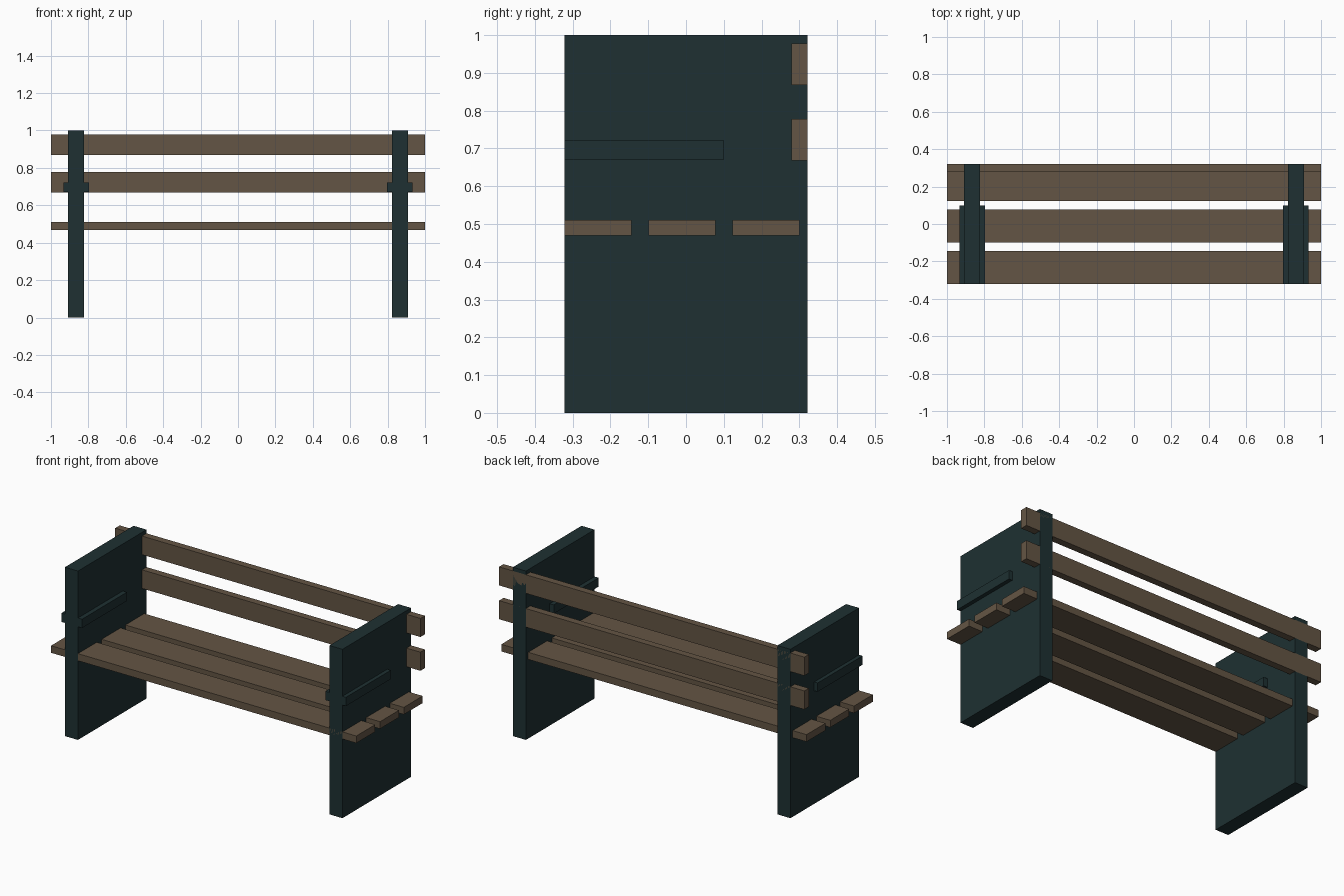
import bpy

if "Cube" in bpy.data.objects:
    bpy.data.objects.remove(bpy.data.objects["Cube"])


def material(name, rgb):
    m = bpy.data.materials.new(name)
    m.diffuse_color = (*rgb, 1)
    m.use_nodes = True
    m.node_tree.nodes["Principled BSDF"].inputs["Base Color"].default_value = m.diffuse_color
    return m


def box(name, x, y, z, mat):
    """Box spanning the given (min, max) ranges."""
    spans = (x, y, z)
    bpy.ops.mesh.primitive_cube_add(size=1, location=[(a + b) / 2 for a, b in spans])
    ob = bpy.context.object
    ob.name = name
    ob.scale = [b - a for a, b in spans]
    bpy.ops.object.transform_apply(location=False, rotation=False, scale=True)
    ob.data.materials.append(mat)
    return ob


wood = material("wood", (0.127, 0.091, 0.058))
paint = material("dark_paint", (0.013, 0.030, 0.032))
D = 0.321  # half depth

# End panels and armrests, left and right
for side, s in (("left", -1), ("right", 1)):
    box(f"end_panel_{side}", sorted((s * 0.824, s * 0.909)), (-D, D), (0, 1), paint)
    box(f"armrest_{side}", sorted((s * 0.797, s * 0.932)), (-D, 0.099), (0.67, 0.722), paint)

# Seat slats
for i in range(3):
    y = -D + i * 0.222
    box(f"seat_slat_{i + 1}", (-1, 1), (y, y + 0.177), (0.469, 0.511), wood)

# Backrest slats, flush with the rear of the panels
for i in range(2):
    z = 0.668 + i * 0.2
    box(f"back_slat_{i + 1}", (-1, 1), (0.279, D), (z, z + 0.11), wood)
